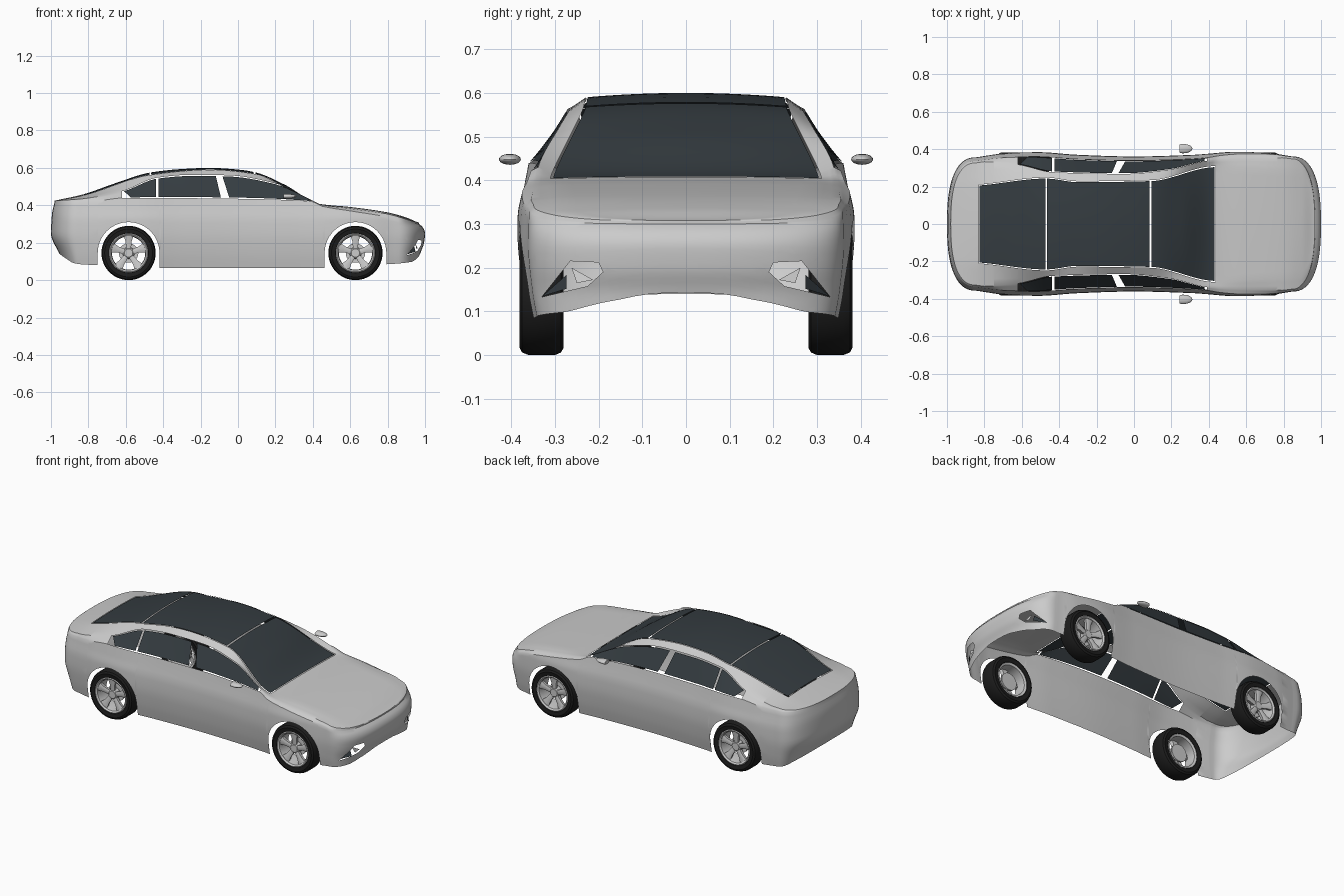
import bpy, bmesh
from math import sin, cos, pi, sqrt
from mathutils import Vector

if "Cube" in bpy.data.objects:
    bpy.data.objects.remove(bpy.data.objects["Cube"])


def curve(*pts):
    """Smooth, non-overshooting interpolation through (x, value) points."""
    n = len(pts)
    d = [(pts[i + 1][1] - pts[i][1]) / (pts[i + 1][0] - pts[i][0]) for i in range(n - 1)]
    m = [d[0]] + [0 if a * b <= 0 else 2 * a * b / (a + b) for a, b in zip(d, d[1:])] + [d[-1]]

    def f(x):
        x = min(max(x, pts[0][0]), pts[-1][0])
        i = max(k for k in range(n - 1) if pts[k][0] <= x)
        h = pts[i + 1][0] - pts[i][0]
        t = (x - pts[i][0]) / h
        return (pts[i][1] * (1 + 2 * t) * (1 - t) ** 2 + m[i] * h * t * (1 - t) ** 2
                + pts[i + 1][1] * t * t * (3 - 2 * t) + m[i + 1] * h * t * t * (t - 1))
    return f


def material(name, col):
    m = bpy.data.materials.new(name)
    m.diffuse_color = (*col, 1)
    m.use_nodes = True
    m.node_tree.nodes["Principled BSDF"].inputs["Base Color"].default_value = m.diffuse_color
    return m


GLASS = material("dark_glass", (0.035, 0.045, 0.052))
RUBBER = material("tyre_rubber", (0.012, 0.012, 0.012))


def finish(name, bm, mat=None, recalc=False):
    bmesh.ops.remove_doubles(bm, verts=bm.verts, dist=1e-5)
    if recalc:
        bmesh.ops.recalc_face_normals(bm, faces=bm.faces)
    me = bpy.data.meshes.new(name)
    bm.to_mesh(me)
    bm.free()
    me.shade_smooth()
    me.set_sharp_from_angle(angle=0.6)
    ob = bpy.data.objects.new(name, me)
    bpy.context.collection.objects.link(ob)
    if mat:
        me.materials.append(mat)
    mir = ob.modifiers.new("mirror", 'MIRROR')
    mir.use_axis = (False, True, False)
    mir.merge_threshold = 1e-4
    return ob


def grid(cols, skip=lambda c, r: False):
    bm = bmesh.new()
    vs = [[bm.verts.new(p) for p in c] for c in cols]
    for c in range(len(vs) - 1):
        for r in range(len(vs[0]) - 1):
            if not skip(c, r):
                bm.faces.new((vs[c][r], vs[c][r + 1], vs[c + 1][r + 1], vs[c + 1][r]))
    return bm


# Body feature curves along the length
width = curve((-.84, .357), (-.7, .377), (-.53, .385), (-.3, .37), (0, .361), (.3, .369),
              (.57, .387), (.72, .38), (.84, .362))
side = curve((.06, .93), (.15, .975), (.25, 1), (.32, .995), (.38, .965), (.44, .935))
belt = curve((-1, .42), (-.8, .42), (-.6, .44), (0, .435), (.39, .422), (.45, .395), (.6, .37),
             (.8, .338), (.95, .305), (1, .3))
bottom = curve((-1, .14), (-.97, .12), (-.9, .09), (-.76, .08), (-.42, .065), (.46, .065),
               (.8, .085), (.95, .098), (.99, .125), (1, .143))
nose_in = curve((.1, .03), (.14, .025), (.2, .005), (.25, 0), (.28, .01), (.31, .045))
tail_in = curve((.08, .07), (.14, .045), (.25, 0), (.35, .005), (.42, .02))
rail_y = curve((-1, .36), (-.8, .335), (-.62, .318), (-.43, .277), (-.05, .268), (.195, .292),
               (.39, .338), (.5, .345), (1, .36))
rail_z = curve((-1, .423), (-.83, .435), (-.62, .475), (-.43, .548), (-.25, .563), (-.05, .56),
               (.195, .518), (.39, .43), (.45, .403), (.6, .382), (.8, .353), (.96, .308), (1, .3))
edge_y = curve((-1, .2), (-.83, .21), (-.47, .248), (-.3, .228), (.09, .234), (.435, .31),
               (.6, .3), (1, .28))
edge_z = curve((-1, .42), (-.83, .452), (-.47, .562), (-.15, .59), (.09, .568), (.435, .404),
               (.6, .389), (.8, .36), (.96, .31), (1, .3))
mid_z = curve((-1, .42), (-.97, .427), (-.83, .458), (-.65, .52), (-.47, .575), (-.3, .594),
              (-.15, .6), (0, .591), (.09, .577), (.25, .51), (.435, .408), (.6, .391),
              (.8, .362), (.9, .335), (.96, .31), (1, .3))
WHEELS, WZ, ARCH = (-.585, .628), .145, .165
NS, NW, NR, NT = 14, 3, 3, 8          # rows: side, window, rail, top


def sill(x):
    for cx in WHEELS:
        if abs(x - cx) < ARCH + 2e-4:
            return WZ + sqrt(max(0, ARCH ** 2 - (x - cx) ** 2))
    return bottom(x)


def wall(x, y, z):
    g = min(max((abs(x) - .84) / .16, 0), 1)
    return Vector((x - g * nose_in(z) if x > 0 else x + g * tail_in(z), y * side(z), z))


def upper(x, y):
    """Belt, window-top and glass-edge points of the section."""
    b = wall(x, y, belt(x))
    return (b, Vector((b.x, min(rail_y(b.x), .97 * b.y), rail_z(b.x))),
            Vector((b.x, min(edge_y(b.x), .88 * b.y), edge_z(b.x))))


def top_row(e, k):
    zc = mid_z(e.x)
    return Vector((e.x, e.y * k, zc + (e.z - zc) * k * k))


def section(x, y):
    z0, z1 = sill(x), belt(x)
    b, r, e = upper(x, y)
    return ([wall(x, y, z0 + (z1 - z0) * i / NS) for i in range(NS)]
            + [b.lerp(r, i / NW) for i in range(NW)] + [r.lerp(e, i / NR) for i in range(NR)]
            + [top_row(e, 1 - i / NT) for i in range(NT + 1)])


# Stations: rounded tail, sides with arch samples, rounded nose
xs = {-.84, -.83, -.8, .39, .435, .45, .81, .84} | {-.41 + .86 * i / 30 for i in range(31)}
for cx in WHEELS:
    xs |= {cx - ARCH - 5e-4, cx + ARCH + 5e-4}
    xs |= {cx - ARCH * cos(pi * i / 28) for i in range(29)}
xs.add(-.62)
E = 18
end = [(.16 * sin(pi / 2 * i / E) ** .8, max(0, cos(pi / 2 * i / E)) ** .8) for i in range(1, E + 1)]
stations = ([(-.84 - a, width(-.84) * k) for a, k in reversed(end)]
            + [(x, width(x)) for x in sorted(xs)]
            + [(.84 + a, width(.84) * k) for a, k in end])


def opening(c, r):
    xm = (stations[c][0] + stations[c + 1][0]) / 2
    return (NS <= r < NS + NW and -.62 < xm < .39) or (r >= NS + NW + NR and -.83 < xm < .435)


bm = grid([section(*s) for s in stations], opening)

# Bumper intake cut through the nose
hole = [(.33, .133), (.265, .215), (.2, .212), (.19, .19), (.225, .158)]
edges = list(zip(hole, hole[1:] + hole[:1]))
for (y0, z0), (y1, z1) in edges:
    fs = [f for f in bm.faces if (c := f.calc_center_median()).x > .8 and .15 < c.y < .36 and c.z < .25]
    geom = fs + list({e for f in fs for e in f.edges}) + list({v for f in fs for v in f.verts})
    bmesh.ops.bisect_plane(bm, geom=geom, dist=1e-6, plane_co=(0, y0, z0),
                           plane_no=(0, z0 - z1, y1 - y0))


def inside(c):
    return c.x > .8 and all((y1 - y0) * (c.z - z0) - (z1 - z0) * (c.y - y0) > 0
                            for (y0, z0), (y1, z1) in edges)


bmesh.ops.delete(bm, geom=[f for f in bm.faces if inside(f.calc_center_median())], context='FACES')
finish("car_body", bm)

# Intake inserts
for name, pts, mat in (("fog_light_glass", [(.89, .33, .134), (.95, .273, .152), (.94, .273, .184)], GLASS),
                       ("intake_fin", [(.945, .262, .2), (.955, .25, .165), (.96, .212, .172)], None)):
    bm = bmesh.new()
    bm.faces.new([bm.verts.new(p) for p in pts])
    finish(name, bm, mat)

# Roof glass, windscreen and rear window
for name, a, b in (("rear_window", -.825, -.474), ("roof_glass", -.465, .084), ("windscreen", .094, .43)):
    cols = []
    for i in range(17):
        x = a + (b - a) * i / 16
        e = upper(x, width(x))[2]
        cols.append([top_row(e, .98 * (1 - j / NT)) for j in range(NT + 1)])
    finish(name, grid(cols), GLASS)

# Side windows: (bottom start, bottom end, top start, top end)
for name, b0, b1, t0, t1 in (("quarter_window", -.57, -.438, -.612, -.438),
                             ("rear_side_window", -.426, -.09, -.426, -.12),
                             ("front_side_window", -.045, .38, -.085, .375)):
    cols = []
    for i in range(17):
        xb, xt = b0 + (b1 - b0) * i / 16, t0 + (t1 - t0) * i / 16
        lo, hi = upper(xb, width(xb))[0], upper(xt, width(xt))[1]
        cols.append([lo.lerp(hi, v) for v in (.05, .35, .65, .95)])
    finish(name, grid(cols), GLASS)


# Wheels
def lathe(name, cx, profile, mat=None, n=48):
    cols = [[(cx + r * cos(2 * pi * i / n), y, WZ + r * sin(2 * pi * i / n)) for r, y in profile]
            for i in range(n + 1)]
    return finish(name, grid(cols), mat, True)


for label, cx in zip(("rear", "front"), WHEELS):
    lathe(label + "_tyre", cx, [(.1, .3), (.104, .284), (.128, .28), (.139, .286), (.145, .3), (.145, .36),
                                (.139, .375), (.128, .381), (.106, .377), (.1, .366)], RUBBER)
    lathe(label + "_rim", cx, [(.105, .376), (.1, .379), (.092, .372), (.089, .35), (.089, .29), (.102, .285)])
    lathe(label + "_hub", cx, [(0, .364), (.022, .364), (.03, .358), (.032, .33), (0, .33)])
    lathe(label + "_brake_disc", cx, [(0, .322), (.052, .322), (.052, .312), (0, .312)])
    bm = bmesh.new()
    for k in range(5):
        a = pi / 2 + 2 * pi * k / 5
        u, t = Vector((cos(a), 0, sin(a))), Vector((-sin(a), 0, cos(a)))
        o = Vector((cx, 0, WZ))
        ring = []
        for r, w, y in ((.02, .013, .362), (.06, .016, .366), (.093, .026, .37)):
            ring.append([bm.verts.new(o + u * r + t * w * s + Vector((0, y - d, 0)))
                         for s, d in ((-1, .003), (-.5, 0), (.5, 0), (1, .003), (.8, .022), (-.8, .022))])
        for p, q in zip(ring, ring[1:]):
            for i in range(6):
                bm.faces.new((p[i], p[i - 1], q[i - 1], q[i]))
        bm.faces.new(ring[0])
        bm.faces.new(ring[-1])
    finish(label + "_spokes", bm, None, True)

# Door mirrors: flat at the back, rounded ahead
bm = bmesh.new()
bmesh.ops.create_uvsphere(bm, u_segments=24, v_segments=12, radius=1)
for v in bm.verts:
    v.co = (max(.244, .262 + .05 * v.co.x), .403 + .025 * v.co.y, .448 + .0125 * v.co.z)
finish("door_mirror", bm, None, True)
